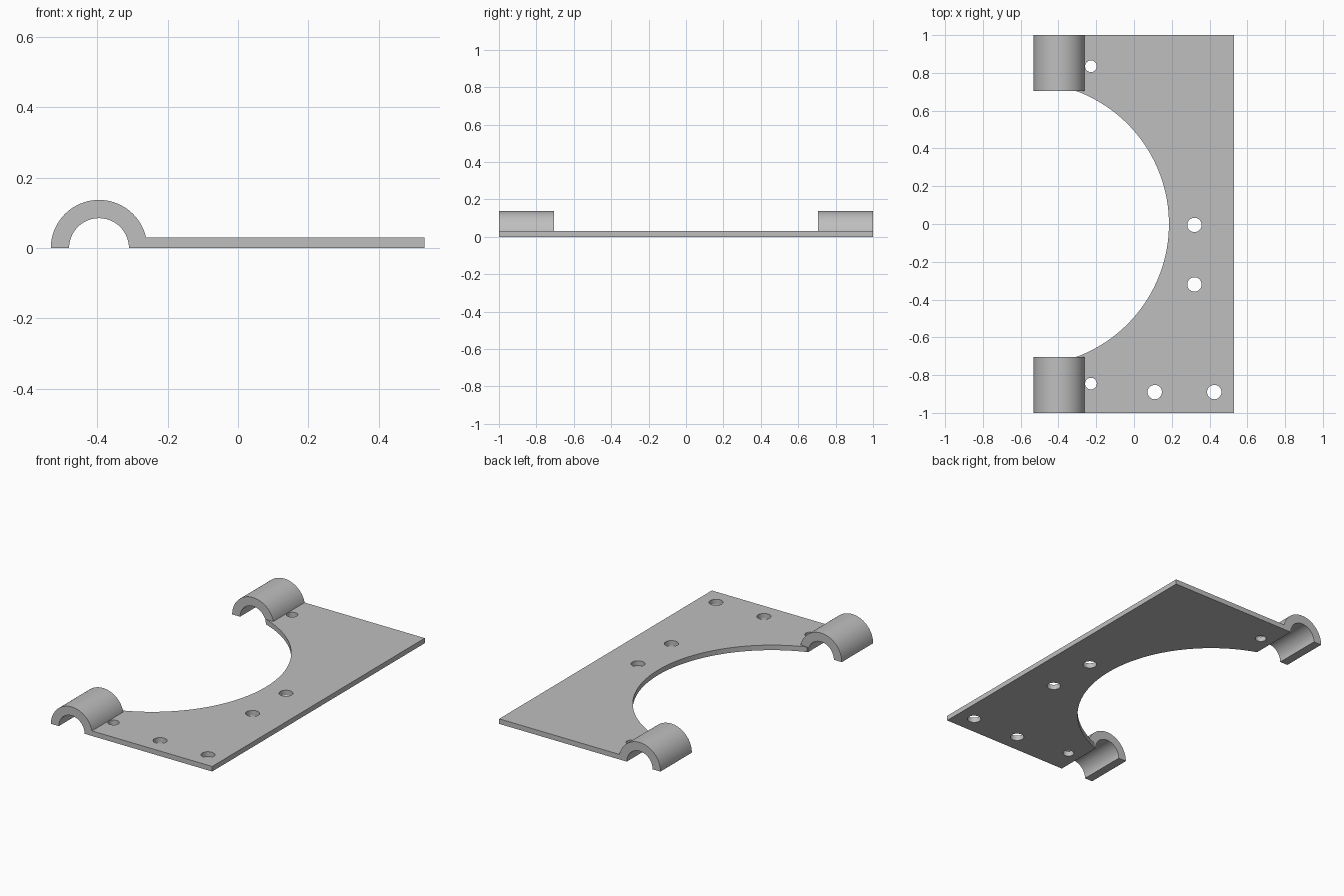
import bpy
import bmesh
from math import cos, sin, pi, atan2, sqrt

cube = bpy.data.objects.get("Cube")
if cube:
    bpy.data.objects.remove(cube, do_unlink=True)

THICK = 0.03
LEFT, RIGHT = -0.305, 0.53
CUT_X, CUT_R = -0.565, 0.75          # large round cut-out
CLAMP_X, CLAMP_OUT, CLAMP_IN = -0.395, 0.137, 0.085
CLAMP_END = 0.705

grey = bpy.data.materials.new("plain grey")
grey.use_nodes = True
colour = (0.52, 0.52, 0.52, 1)
grey.diffuse_color = colour
grey.node_tree.nodes["Principled BSDF"].inputs["Base Color"].default_value = colour


def extrude(name, outline, offset):
    """Solid made by sweeping a closed outline along an offset."""
    bm = bmesh.new()
    face = bm.faces.new([bm.verts.new(p) for p in outline])
    result = bmesh.ops.extrude_face_region(bm, geom=[face], use_keep_orig=True)
    verts = [g for g in result["geom"] if isinstance(g, bmesh.types.BMVert)]
    bmesh.ops.translate(bm, verts=verts, vec=offset)
    bmesh.ops.recalc_face_normals(bm, faces=bm.faces)
    mesh = bpy.data.meshes.new(name)
    bm.to_mesh(mesh)
    bm.free()
    mesh.materials.append(grey)
    obj = bpy.data.objects.new(name, mesh)
    bpy.context.collection.objects.link(obj)
    return obj


def arc(radius, start, end, steps):
    angles = [start + (end - start) * i / steps for i in range(steps + 1)]
    return [(radius * cos(a), radius * sin(a)) for a in angles]


def combine(target, tool, operation):
    mod = target.modifiers.new(tool.name, "BOOLEAN")
    mod.object, mod.operation, mod.solver = tool, operation, "EXACT"
    bpy.context.view_layer.objects.active = target
    bpy.ops.object.modifier_apply(modifier=mod.name)
    bpy.data.objects.remove(tool, do_unlink=True)


# Flat plate with the round cut-out in its left edge
reach = LEFT - CUT_X
half = atan2(sqrt(CUT_R ** 2 - reach ** 2), reach)
outline = [(LEFT, 1, 0), (RIGHT, 1, 0), (RIGHT, -1, 0), (LEFT, -1, 0)]
outline += [(CUT_X + x, y, 0) for x, y in arc(CUT_R, -half, half, 72)]
plate = extrude("mounting_plate", outline, (0, 0, THICK))

# Half-ring clamps at the front and back corners
ring = arc(CLAMP_OUT, 0, pi, 40) + arc(CLAMP_IN, pi, 0, 40)
for name, y in (("front_clamp", -1), ("back_clamp", CLAMP_END)):
    clamp = extrude(name, [(CLAMP_X + x, y, z) for x, z in ring],
                    (0, 1 - CLAMP_END, 0))
    combine(plate, clamp, "UNION")

# Screw holes
holes = [(0.32, -0.005, 0.038), (0.32, -0.32, 0.038), (0.11, -0.89, 0.038),
         (0.425, -0.89, 0.038), (-0.228, 0.835, 0.031), (-0.228, -0.845, 0.031)]
for hx, hy, radius in holes:
    circle = arc(radius, 0, 2 * pi, 32)[:-1]
    drill = extrude("hole_cutter", [(hx + x, hy + y, -0.1) for x, y in circle],
                    (0, 0, 0.3))
    drill.hide_render = True
    combine(plate, drill, "DIFFERENCE")

bpy.ops.object.select_all(action="DESELECT")
plate.select_set(True)
bpy.context.view_layer.objects.active = plate
bpy.ops.object.shade_smooth_by_angle(angle=pi / 6)
